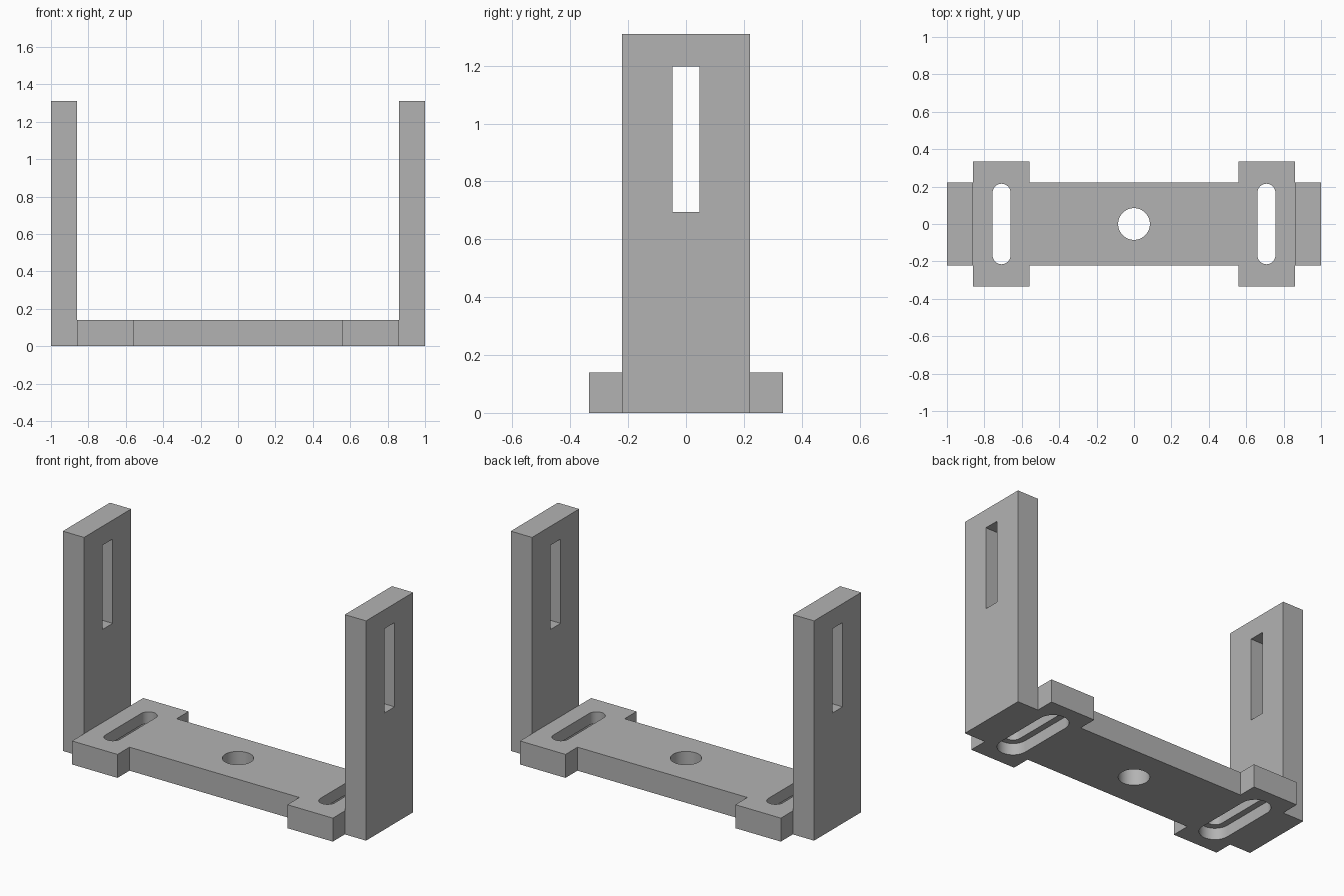
import bpy, bmesh, math
from mathutils import Vector

if "Cube" in bpy.data.objects:
    bpy.data.objects.remove(bpy.data.objects["Cube"], do_unlink=True)

LENGTH, HEIGHT, DEPTH, THICK = 1.0, 1.31, 0.222, 0.14
INNER = LENGTH - THICK      # inner face of each upright
SLOT_X = 0.708              # centre of each mounting slot

grey = bpy.data.materials.new("plain_grey")
grey.use_nodes = True
grey.diffuse_color = (0.45, 0.45, 0.45, 1)
grey.node_tree.nodes["Principled BSDF"].inputs["Base Color"].default_value = (0.45, 0.45, 0.45, 1)


def prism(name, points, direction):
    """Solid made by sweeping a flat outline along a direction."""
    bm = bmesh.new()
    face = bm.faces.new([bm.verts.new(p) for p in points])
    swept = bmesh.ops.extrude_face_region(bm, geom=[face])["geom"]
    moved = [v for v in swept if isinstance(v, bmesh.types.BMVert)]
    bmesh.ops.translate(bm, verts=moved, vec=Vector(direction))
    bmesh.ops.recalc_face_normals(bm, faces=bm.faces)
    mesh = bpy.data.meshes.new(name)
    bm.to_mesh(mesh)
    bm.free()
    obj = bpy.data.objects.new(name, mesh)
    bpy.context.collection.objects.link(obj)
    mesh.materials.append(grey)
    return obj


def box(name, x0, x1, y, z0, z1):
    return prism(name, [(x0, -y, z0), (x1, -y, z0), (x1, y, z0), (x0, y, z0)], (0, 0, z1 - z0))


def stadium(name, x, radius, straight, z0, z1, steps=16):
    """Upright round-ended slot; a zero straight length gives a cylinder."""
    points = []
    for end in (0, 1):
        for i in range(steps + (1 if straight else 0)):
            a = math.pi * (end + i / steps)
            shift = straight / 2 * (1 - 2 * end)
            points.append((x + radius * math.cos(a), shift + radius * math.sin(a), z0))
    return prism(name, points, (0, 0, z1 - z0))


def combine(target, tool, operation):
    bpy.context.view_layer.objects.active = target
    mod = target.modifiers.new(operation.lower(), 'BOOLEAN')
    mod.operation, mod.solver, mod.object = operation, 'EXACT', tool
    bpy.ops.object.modifier_apply(modifier=mod.name)
    bpy.data.objects.remove(tool, do_unlink=True)


# U-shaped frame: base plate and two uprights
half = [(INNER, THICK), (INNER, HEIGHT), (LENGTH, HEIGHT), (LENGTH, 0)]
outline = half + [(-x, z) for x, z in reversed(half)]
bracket = prism("u_bracket", [(x, -DEPTH, z) for x, z in outline], (0, 2 * DEPTH, 0))

for side in (-1, 1):
    # Wide mounting flange
    x0, x1 = sorted((side * 0.56, side * INNER))
    combine(bracket, box("flange", x0, x1, 0.335, 0, THICK), 'UNION')
    # Round-ended mounting slot with a wider recess underneath
    combine(bracket, stadium("slot", side * SLOT_X, 0.048, 0.335, -0.1, 0.3), 'DIFFERENCE')
    combine(bracket, stadium("recess", side * SLOT_X, 0.086, 0.335, -0.1, THICK / 2), 'DIFFERENCE')

# Rectangular slots through both uprights
combine(bracket, box("upright_slots", -1.2, 1.2, 0.047, 0.695, 1.197), 'DIFFERENCE')
# Centre hole
combine(bracket, stadium("centre_hole", 0, 0.085, 0, -0.1, 0.3, 24), 'DIFFERENCE')

# Smooth round walls, sharp corners
bpy.ops.object.select_all(action='DESELECT')
bracket.select_set(True)
bpy.context.view_layer.objects.active = bracket
bpy.ops.object.shade_smooth_by_angle(angle=math.radians(30))
